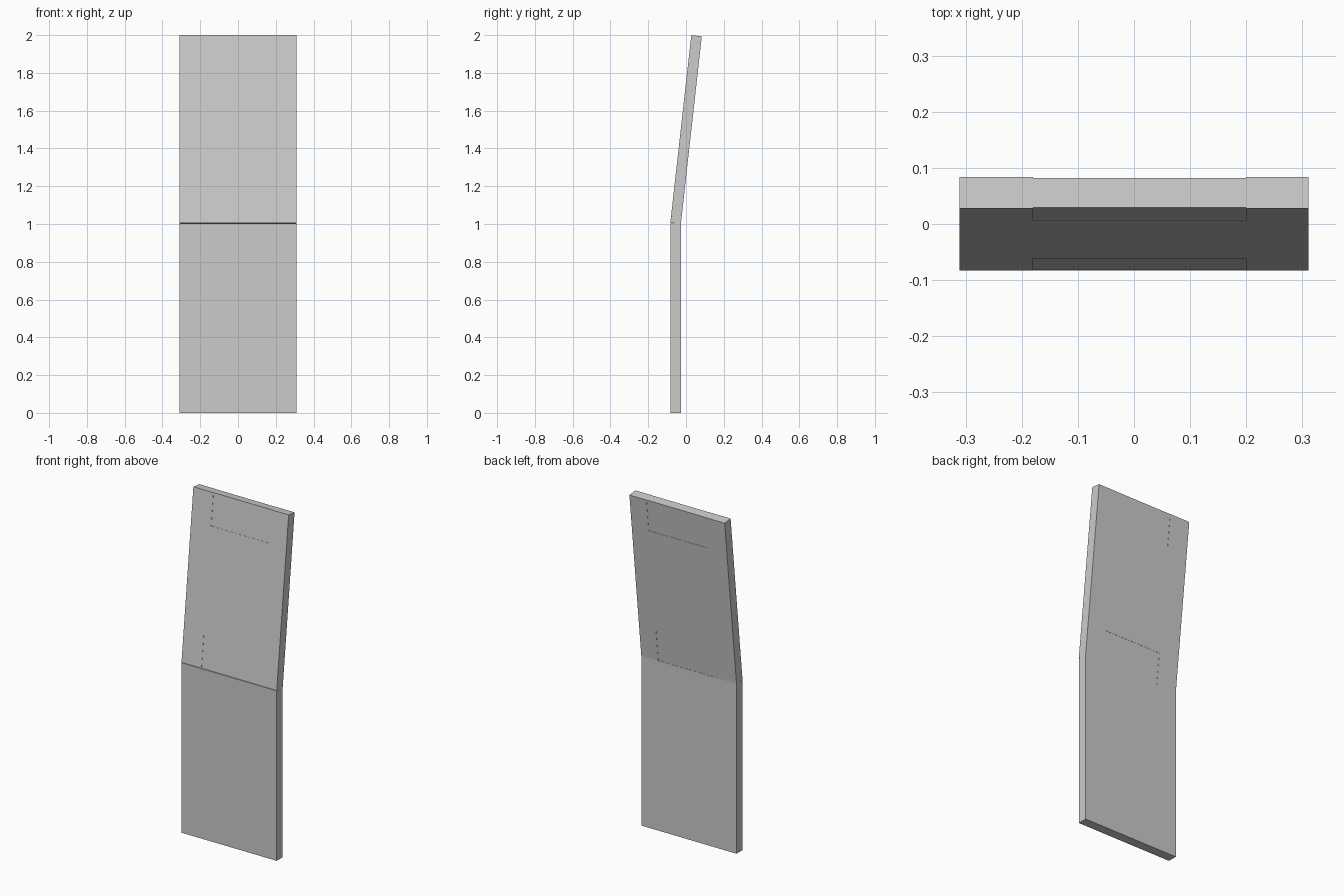
import bpy
from math import radians
from mathutils import Matrix, Vector

if "Cube" in bpy.data.objects:
    bpy.data.objects.remove(bpy.data.objects["Cube"])


def box(name, lo, hi, matrix=None):
    lo, hi = Vector(lo), Vector(hi)
    bpy.ops.mesh.primitive_cube_add(size=1)
    ob = bpy.context.object
    ob.name = name
    m = Matrix.Translation((lo + hi) / 2) @ Matrix.Diagonal((*(hi - lo), 1))
    ob.data.transform((matrix or Matrix.Identity(4)) @ m)
    return ob


W = 0.311     # half width
T = 0.056     # board thickness
L = 1.0       # length of the tilted board
REC = 0.0012  # shallow rail recess

# upright lower board
box("lower_board", (-W, -0.083, 0), (W, -0.027, 1.003))

# leaning upper board: stiles, centre panel and slightly recessed rails
tilt = Matrix.Translation((0, -0.083, 1.006)) @ Matrix.Rotation(radians(-6.37), 4, 'X')
xl, xr = -0.18, 0.20
z1, z2 = 0.187, 0.81
box("left_stile", (-W, 0, 0), (xl, T, L), tilt)
box("right_stile", (xr, 0, 0), (W, T, L), tilt)
box("centre_panel", (xl, 0, z1), (xr, T, z2), tilt)
for name, a, b in (("lower_rail", 0, z1), ("upper_rail", z2, L)):
    box(name, (xl, REC, a), (xr, T - REC, b), tilt)
